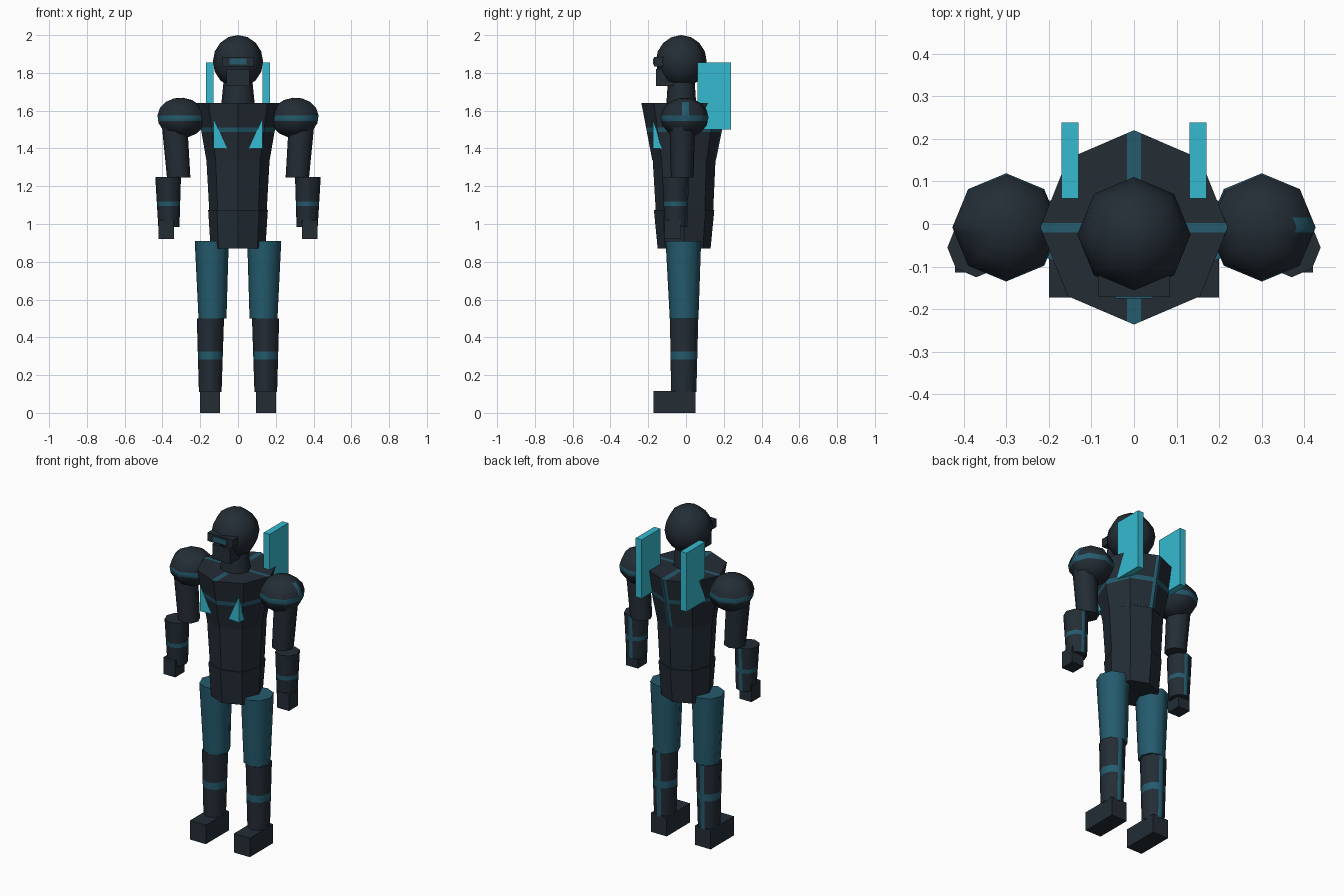
import bpy, bmesh, math
from mathutils import Vector, Matrix

cube = bpy.data.objects.get("Cube")
if cube:
    bpy.data.objects.remove(cube, do_unlink=True)


def material(name, rgb):
    m = bpy.data.materials.new(name)
    m.use_nodes = True
    m.diffuse_color = (*rgb, 1)
    m.node_tree.nodes["Principled BSDF"].inputs["Base Color"].default_value = (*rgb, 1)
    return m


DARK = material("dark armour", (0.017, 0.026, 0.036))
TEAL = material("deep teal", (0.018, 0.105, 0.155))
CYAN = material("bright cyan", (0.036, 0.49, 0.63))


def finish(bm, name, mat, smooth=False):
    """Turn a bmesh into an object; slot 1 is always the stripe colour."""
    bmesh.ops.recalc_face_normals(bm, faces=bm.faces)
    mesh = bpy.data.meshes.new(name)
    bm.to_mesh(mesh)
    bm.free()
    mesh.materials.append(mat)
    mesh.materials.append(TEAL)
    ob = bpy.data.objects.new(name, mesh)
    bpy.context.collection.objects.link(ob)
    if smooth:
        bpy.ops.object.select_all(action="DESELECT")
        ob.select_set(True)
        bpy.context.view_layer.objects.active = ob
        bpy.ops.object.shade_smooth_by_angle(angle=math.radians(50))
    return ob


def stripe(bm, axis, low, high, rule=lambda c, n: True):
    """Cut a band across the mesh and paint the faces that obey the rule."""
    normal = Vector([float(i == axis) for i in range(3)])
    for value in (low, high):
        bmesh.ops.bisect_plane(bm, geom=bm.verts[:] + bm.edges[:] + bm.faces[:],
                               plane_co=normal * value, plane_no=normal)
    bm.normal_update()
    for f in bm.faces:
        c = f.calc_center_median()
        if low < c[axis] < high and rule(c, f.normal):
            f.material_index = 1


def box(name, mat, low, high):
    low, high = Vector(low), Vector(high)
    bm = bmesh.new()
    bmesh.ops.create_cube(bm, size=1)
    for v in bm.verts:
        v.co = (low + high) / 2 + v.co * (high - low)
    return finish(bm, name, mat)


def segment(bottom, top):
    """Eight-sided tapered tube; each end is (x, y, z, x radius, y radius)."""
    bm = bmesh.new()
    bmesh.ops.create_cone(bm, cap_ends=True, segments=8, radius1=1, radius2=1, depth=2)
    for v in bm.verts:
        x, y, z, rx, ry = top if v.co.z > 0 else bottom
        v.co = (x + v.co.x * rx, y + v.co.y * ry, z)
    bmesh.ops.recalc_face_normals(bm, faces=bm.faces)
    return bm


def ball(centre, radii, tilt=0):
    bm = bmesh.new()
    bmesh.ops.create_uvsphere(bm, u_segments=8, v_segments=8, radius=1)
    m = Matrix.Translation(centre) @ Matrix.Rotation(tilt, 4, "Y") @ Matrix.Diagonal((*radii, 1))
    bmesh.ops.transform(bm, matrix=m, verts=bm.verts)
    return bm


# Head, visor and breathing mask
finish(ball((0, -0.025, 1.86), (0.133, 0.135, 0.14)), "head", DARK, True)
box("visor_frame", DARK, (-0.085, -0.17, 1.835), (0.085, -0.09, 1.885))
box("visor_lens", TEAL, (-0.045, -0.175, 1.845), (0.045, -0.169, 1.875))
box("mask", DARK, (-0.06, -0.16, 1.73), (0.06, -0.06, 1.82))
finish(segment((0, -0.025, 1.62, 0.09, 0.08), (0, -0.025, 1.77, 0.075, 0.07)), "neck", DARK, True)

# Chest with crossing stripes on the collar, a belt line and a spine line
chest = segment((0, -0.01, 1.335, 0.167, 0.168), (0, -0.008, 1.64, 0.22, 0.228))
stripe(chest, 2, 1.487, 1.512)
stripe(chest, 0, -0.016, 0.016, lambda c, n: n.z > 0.5 or (c.y > 0 and c.z > 1.4))
stripe(chest, 1, -0.02, 0.002, lambda c, n: n.z > 0.5)
finish(chest, "chest", DARK)
finish(segment((0, -0.008, 1.07, 0.152, 0.152), (0, -0.01, 1.335, 0.167, 0.166)), "belly", DARK)
finish(segment((0, -0.01, 0.87, 0.145, 0.14), (0, -0.01, 1.075, 0.158, 0.16)), "pelvis", DARK)

for s, side in ((1, "left"), (-1, "right")):
    # Back fin and chest spike
    box(side + "_back_fin", CYAN, (s * 0.15 - 0.02, 0.06, 1.5), (s * 0.15 + 0.02, 0.238, 1.855))
    bm = bmesh.new()
    corners = [bm.verts.new((s * x, y, z)) for x, y, z in
               ((0.13, -0.176, 1.56), (0.13, -0.176, 1.4), (0.058, -0.17, 1.4), (0.13, -0.125, 1.4))]
    bmesh.ops.convex_hull(bm, input=corners)
    finish(bm, side + "_chest_spike", CYAN)

    # Shoulder with a band around it and a short outer stripe
    bm = ball((s * 0.3, -0.008, 1.563), (0.127, 0.127, 0.106), s * -0.1)
    stripe(bm, 2, 1.545, 1.575)
    stripe(bm, 1, -0.02, 0.015, lambda c, n: 1.56 < c.z < 1.64 and c.x > s * 0.3)
    finish(bm, side + "_shoulder", DARK, True)

    # Arm
    finish(segment((s * 0.314, -0.02, 1.245, 0.062, 0.06), (s * 0.337, -0.02, 1.54, 0.068, 0.068)),
           side + "_upper_arm", DARK, True)
    bm = segment((s * 0.366, -0.053, 0.985, 0.056, 0.06), (s * 0.37, -0.055, 1.248, 0.068, 0.07))
    stripe(bm, 2, 1.095, 1.12)
    stripe(bm, 0, s * 0.367 - 0.012, s * 0.367 + 0.012, lambda c, n: n.y > 0.3)
    finish(bm, side + "_forearm", DARK, True)
    box(side + "_hand", DARK, (s * 0.38 - 0.04, -0.114, 0.92), (s * 0.38 + 0.04, -0.026, 1.02))

    # Leg
    finish(segment((s * 0.135, -0.01, 0.5, 0.074, 0.076), (s * 0.139, -0.014, 0.91, 0.09, 0.094)),
           side + "_thigh", TEAL, True)
    bm = segment((s * 0.147, -0.012, 0.11, 0.06, 0.067), (s * 0.146, -0.01, 0.5, 0.072, 0.075))
    stripe(bm, 2, 0.283, 0.325)
    stripe(bm, 0, s * 0.146 - 0.014, s * 0.146 + 0.014, lambda c, n: n.y > 0.3)
    finish(bm, side + "_shin", DARK, True)
    box(side + "_foot", DARK, (s * 0.147 - 0.053, -0.173, 0), (s * 0.147 + 0.053, 0.05, 0.115))
